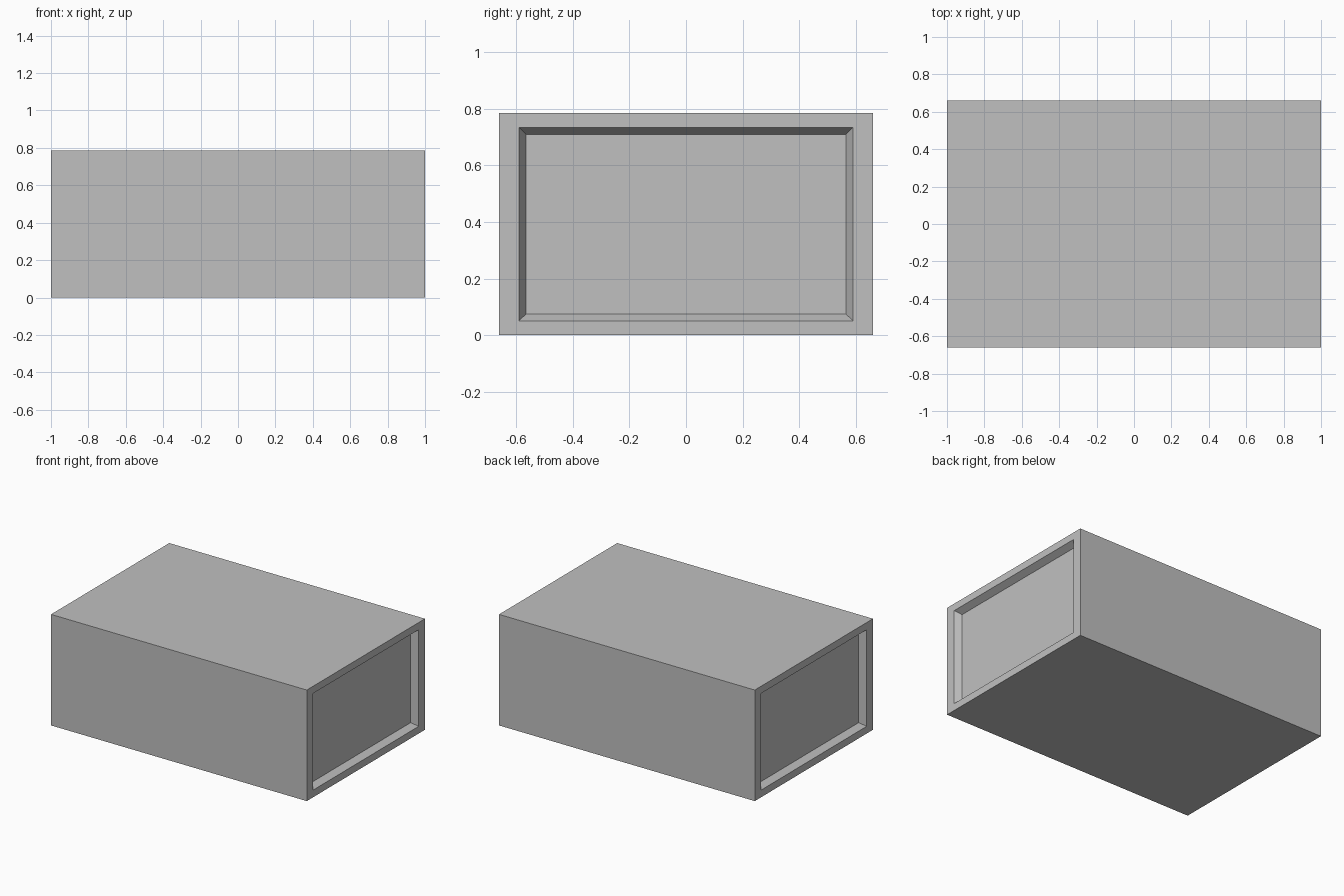
import bpy
import bmesh
from mathutils import Vector

cube = bpy.data.objects.get("Cube")
if cube:
    bpy.data.objects.remove(cube, do_unlink=True)

LENGTH, WIDTH, HEIGHT = 2.0, 1.32, 0.785
DEPTH = 0.045

# Plain grey finish
grey = bpy.data.materials.new("plain_grey")
grey.use_nodes = True
colour = (0.53, 0.53, 0.53, 1.0)
grey.diffuse_color = colour
grey.node_tree.nodes["Principled BSDF"].inputs["Base Color"].default_value = colour

# Solid block standing on the ground
bm = bmesh.new()
bmesh.ops.create_cube(bm, size=1.0)
for v in bm.verts:
    v.co = Vector((v.co.x * LENGTH, v.co.y * WIDTH, (v.co.z + 0.5) * HEIGHT))


def inset_to(face, half_y, margin_z, x):
    """Inset a face and move its inner rectangle to the given size and x."""
    bmesh.ops.inset_region(bm, faces=[face], thickness=0.01, use_even_offset=True)
    for v in face.verts:
        v.co.y = half_y if v.co.y > 0 else -half_y
        v.co.z = HEIGHT - margin_z if v.co.z > HEIGHT / 2 else margin_z
        v.co.x = x


# Recessed panel with sloping sides in each end
bm.normal_update()
ends = [f for f in bm.faces if abs(f.normal.x) > 0.9]
for end in ends:
    side = 1 if end.normal.x > 0 else -1
    inset_to(end, 0.59, 0.051, side * LENGTH / 2)
    inset_to(end, 0.565, 0.075, side * (LENGTH / 2 - DEPTH))

bmesh.ops.recalc_face_normals(bm, faces=bm.faces[:])
mesh = bpy.data.meshes.new("block_body")
bm.to_mesh(mesh)
bm.free()
mesh.materials.append(grey)
block = bpy.data.objects.new("block_body", mesh)
bpy.context.collection.objects.link(block)
